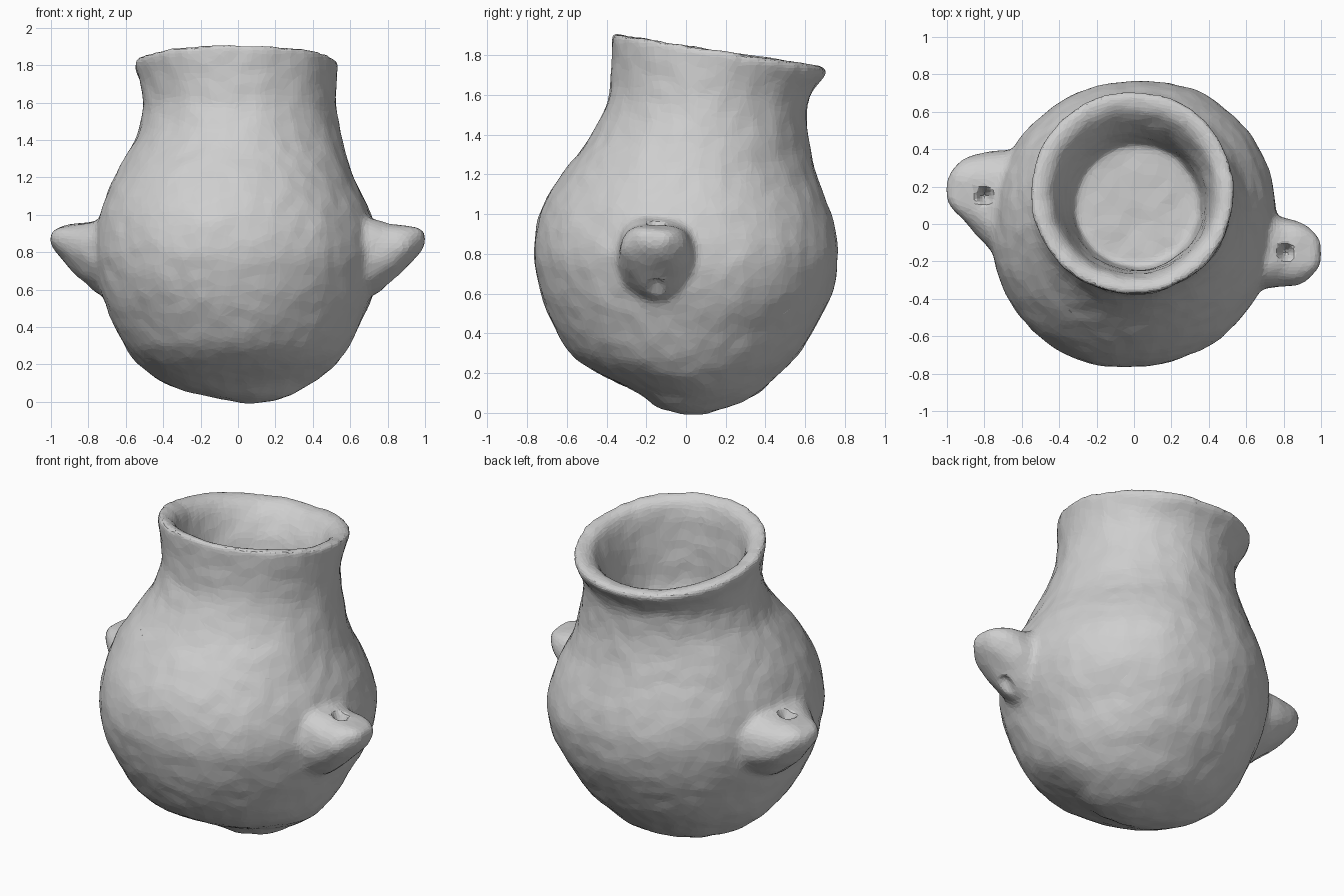
import bpy
import bmesh
from math import cos, sin, tau, copysign, exp
from mathutils import Vector, noise

cube = bpy.data.objects.get("Cube")
if cube:
    bpy.data.objects.remove(cube)

clay = bpy.data.materials.new("grey clay")
clay.use_nodes = True
grey = (0.62, 0.62, 0.62, 1)
clay.diffuse_color = grey
clay.node_tree.nodes["Principled BSDF"].inputs["Base Color"].default_value = grey

SIDES = 64


def loft(bm, rings):
    """Skin a list of closed rings of points and cap both ends."""
    loops = [[bm.verts.new(p) for p in ring] for ring in rings]
    for a, b in zip(loops, loops[1:]):
        for i in range(SIDES):
            j = (i + 1) % SIDES
            bm.faces.new((a[i], a[j], b[j], b[i]))
    bm.faces.new(loops[0])
    bm.faces.new(loops[-1])


def curved(rows, steps=4):
    """Fill in rows along a smooth curve through the given ones."""
    padded = [rows[0], *rows, rows[-1]]
    result = []
    for a, b, c, d in zip(padded, padded[1:], padded[2:], padded[3:]):
        for s in range(steps):
            t = s / steps
            result.append([q + t / 2 * (r - p + t * (2 * p - 5 * q + 4 * r - s2
                           + t * (3 * (q - r) + s2 - p)))
                           for p, q, r, s2 in zip(a, b, c, d)])
    return result + [rows[-1]]


def pot_ring(z, x0, x1, y0, y1, tilt):
    """Oval ring between x and y limits, tipped back about the neck.
    The belly bulges a little along one diagonal."""
    points = []
    bulge = 0.035 * exp(-((z - 0.75) / 0.4) ** 2)
    for i in range(SIDES):
        angle = tau * i / SIDES
        k = 1 + bulge * max(0, sin(2 * angle))
        x = (x0 + x1) / 2 + (x1 - x0) / 2 * cos(angle) * k
        y = (y0 + y1) / 2 + (y1 - y0) / 2 * sin(angle) * k
        points.append((x, y, z - tilt * (y - 0.17)))
    return points


def lug_ring(x, cy, cz, ry, rz):
    """Upright section with a squared top and a narrowing underside."""
    points = []
    for i in range(SIDES):
        c, s = cos(tau * i / SIDES), sin(tau * i / SIDES)
        power = 0.7 if s > 0 else 1.15
        points.append((x, cy + ry * copysign(abs(c) ** power, c),
                       cz + rz * copysign(abs(s) ** power, s)))
    return points


bm = bmesh.new()

# Round belly, leaning neck, tilted rim, then the inside down to its floor
loft(bm, [pot_ring(*r) for r in curved((
    (-0.005, 0.0, 0.12, -0.02, 0.09, 0),
    (0.03, -0.17, 0.28, -0.15, 0.21, 0),
    (0.1, -0.39, 0.40, -0.25, 0.36, 0),
    (0.2, -0.53, 0.52, -0.45, 0.47, 0),
    (0.3, -0.61, 0.60, -0.58, 0.57, 0),
    (0.45, -0.68, 0.67, -0.67, 0.66, 0),
    (0.6, -0.73, 0.73, -0.73, 0.73, 0),
    (0.8, -0.76, 0.76, -0.765, 0.765, 0),
    (1.0, -0.735, 0.71, -0.735, 0.73, 0),
    (1.2, -0.66, 0.62, -0.625, 0.655, 0),
    (1.4, -0.55, 0.555, -0.475, 0.615, 0),
    (1.56, -0.505, 0.525, -0.39, 0.61, 0.03),
    (1.68, -0.515, 0.525, -0.375, 0.645, 0.09),
    (1.78, -0.55, 0.535, -0.375, 0.705, 0.15),
    (1.825, -0.545, 0.53, -0.37, 0.70, 0.16),
    (1.81, -0.47, 0.455, -0.305, 0.625, 0.16),
    (1.75, -0.425, 0.425, -0.275, 0.565, 0.15),
    (1.6, -0.38, 0.39, -0.255, 0.49, 0.08),
    (1.42, -0.34, 0.365, -0.245, 0.45, 0.02),
    (1.32, -0.32, 0.35, -0.23, 0.43, 0),
))])

# Two drooping lugs on opposite shoulders
loft(bm, [lug_ring(*r) for r in curved((
    (0.5, -0.13, 0.74, 0.26, 0.25),
    (0.7, -0.14, 0.77, 0.205, 0.215),
    (0.8, -0.15, 0.79, 0.185, 0.17),
    (0.9, -0.155, 0.83, 0.16, 0.115),
    (0.97, -0.15, 0.86, 0.105, 0.07),
    (1.005, -0.15, 0.87, 0.045, 0.03),
))])
loft(bm, [lug_ring(*r) for r in curved((
    (-0.5, 0.08, 0.74, 0.34, 0.25),
    (-0.7, 0.10, 0.77, 0.295, 0.215),
    (-0.8, 0.14, 0.79, 0.245, 0.17),
    (-0.9, 0.175, 0.83, 0.175, 0.115),
    (-0.97, 0.18, 0.86, 0.105, 0.07),
    (-1.005, 0.18, 0.87, 0.045, 0.03),
))])
bmesh.ops.recalc_face_normals(bm, faces=bm.faces)
mesh = bpy.data.meshes.new("pot")
bm.to_mesh(mesh)
bm.free()
pot = bpy.data.objects.new("pot", mesh)
bpy.context.collection.objects.link(pot)
bpy.context.view_layer.objects.active = pot
pot.select_set(True)

# Fuse the lugs into the belly and soften the joins
remesh = pot.modifiers.new("fuse", 'REMESH')
remesh.mode = 'VOXEL'
remesh.voxel_size = 0.016
soften = pot.modifiers.new("soften", 'SMOOTH')
soften.factor = 0.5
soften.iterations = 20
for name in ("fuse", "soften"):
    bpy.ops.object.modifier_apply(modifier=name)

# Hand-made unevenness, and a small dimple above and below on each lug
holes = [(Vector((sx, y, z)), depth) for sx, y in ((0.81, -0.15), (-0.8, 0.15))
         for z, depth in ((0.95, -0.08), (0.63, 0.035))]
RADIUS = 0.055
normals = [v.normal.copy() for v in pot.data.vertices]
for v, n in zip(pot.data.vertices, normals):
    p = v.co.copy()
    v.co += n * (0.008 * noise.noise(p * 4) + 0.005 * noise.noise(p * 11))
    for centre, depth in holes:
        d = (p.xy - centre.xy).length
        if d < RADIUS and abs(p.z - centre.z) < 0.1 and n.z * depth < 0:
            v.co.z += depth * (1 - (d / RADIUS) ** 2) ** 2

# Coarse triangular facets
facets = pot.modifiers.new("facets", 'DECIMATE')
facets.ratio = 0.12
bpy.ops.object.modifier_apply(modifier="facets")
pot.data.materials.clear()
pot.data.materials.append(clay)
for p in pot.data.polygons:
    p.material_index = 0
    p.use_smooth = False
